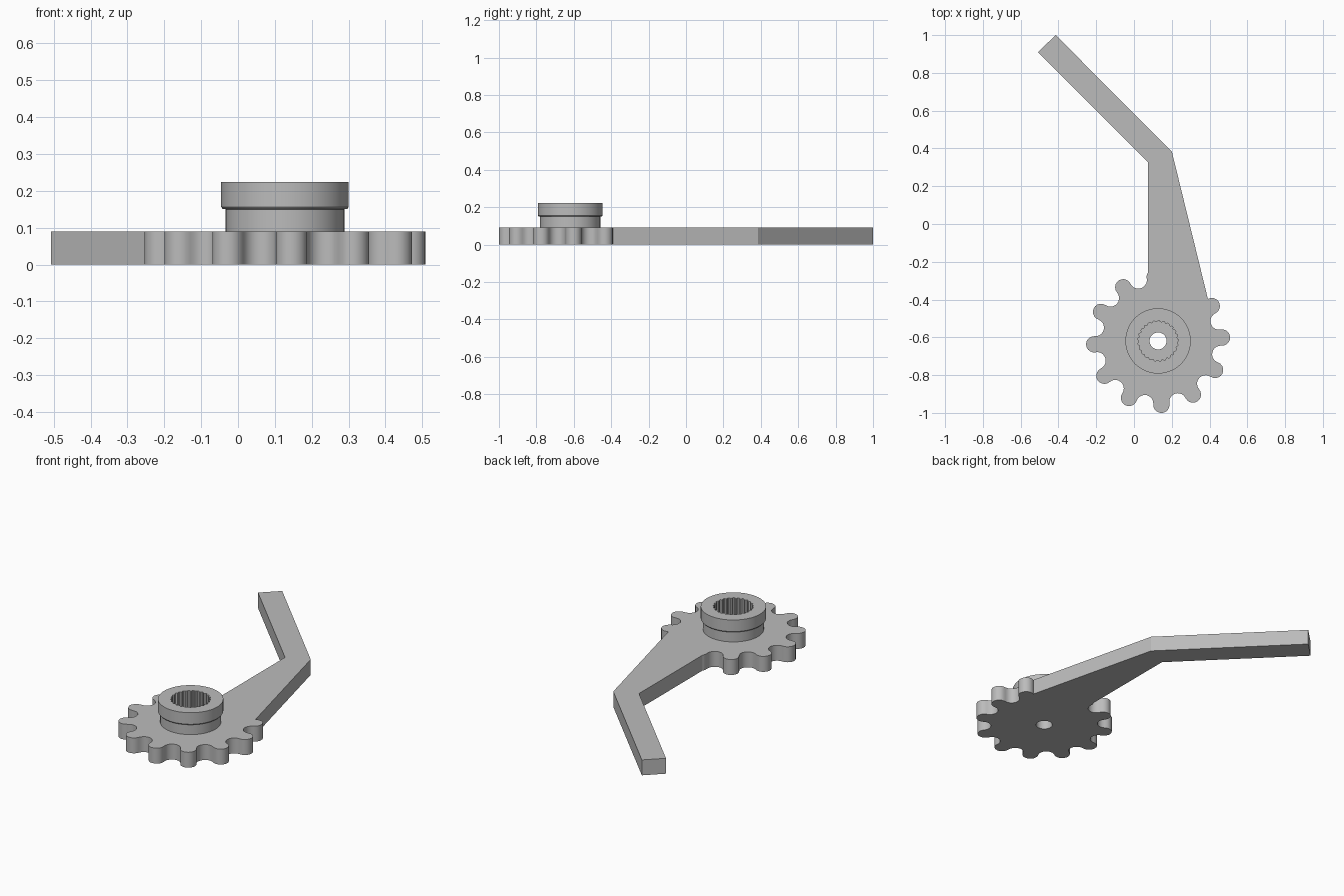
import bpy, bmesh
from math import sin, cos, pi, radians, atan2
from mathutils import Vector

cube = bpy.data.objects.get("Cube")
if cube:
    bpy.data.objects.remove(cube, do_unlink=True)

CENTRE = Vector((0.1275, -0.619))   # axis of the gear and hub
THICK = 0.09

grey = bpy.data.materials.new("plain grey")
grey.use_nodes = True
grey.diffuse_color = (0.5, 0.5, 0.5, 1)
grey.node_tree.nodes["Principled BSDF"].inputs["Base Color"].default_value = (0.5, 0.5, 0.5, 1)


def polar(radius, angle, origin=CENTRE):
    return origin + radius * Vector((cos(angle), sin(angle)))


def loft(name, rings):
    """Solid through a stack of (outline, height) rings with equal point counts."""
    bm = bmesh.new()
    loops = [[bm.verts.new((p.x, p.y, z)) for p in outline] for outline, z in rings]
    for low, high in zip(loops, loops[1:]):
        for i in range(len(low)):
            j = (i + 1) % len(low)
            bm.faces.new((low[i], low[j], high[j], high[i]))
    bm.faces.new(loops[0][::-1])
    bm.faces.new(loops[-1])
    bmesh.ops.recalc_face_normals(bm, faces=bm.faces)
    mesh = bpy.data.meshes.new(name)
    bm.to_mesh(mesh)
    bm.free()
    mesh.materials.append(grey)
    obj = bpy.data.objects.new(name, mesh)
    bpy.context.collection.objects.link(obj)
    return obj


def select_only(obj):
    bpy.ops.object.select_all(action="DESELECT")
    obj.select_set(True)
    bpy.context.view_layer.objects.active = obj


def combine(target, tool, operation):
    select_only(target)
    mod = target.modifiers.new("combine", "BOOLEAN")
    mod.operation, mod.solver, mod.object = operation, "EXACT", tool
    bpy.ops.object.modifier_apply(modifier=mod.name)
    bpy.data.objects.remove(tool, do_unlink=True)


def circle(radius, count):
    return [polar(radius, 2 * pi * i / count) for i in range(count)]


def gear_outline(teeth=12, pitch=0.339, tip=0.043, steps=10):
    """Alternating tangent arcs: round tooth tips and round valleys."""
    half = pi / teeth
    valley = 2 * pitch * sin(half / 2) - tip
    points = []
    for k in range(teeth):
        a = radians(3) + 2 * half * k
        sweep = pi / 2 + half / 2        # tip arc half sweep
        centre = polar(pitch, a)
        for i in range(steps + 1):
            points.append(polar(tip, a - sweep + 2 * sweep * i / steps, centre))
        b = a + half
        centre = polar(pitch, b)
        sweep = pi / 2 - half / 2        # valley arc half sweep
        for i in range(1, steps):
            points.append(polar(valley, b + pi + sweep - 2 * sweep * i / steps, centre))
    return points


# Toothed plate with the bent lever arm and a through bore
outline = gear_outline()
plate = loft("toothed_plate_and_arm", [(outline, 0), (outline, THICK)])
arm_points = [Vector(p) for p in (
    (0.074, -0.45), (0.3, -0.5), (0.392, -0.4), (0.2, 0.385),
    (-0.415, 1.0), (-0.508, 0.91), (0.074, 0.328))]
combine(plate, loft("arm", [(arm_points, 0), (arm_points, THICK)]), "UNION")
bore = circle(0.045, 32)
combine(plate, loft("bore", [(bore, -0.1), (bore, 0.2)]), "DIFFERENCE")

# Hub with a wider collar and a splined socket
hub = loft("hub", [(circle(r, 48), z) for r, z in (
    (0.161, 0.085), (0.161, 0.15), (0.169, 0.151), (0.173, 0.156), (0.173, 0.2235))])
SPLINES = 25
socket = [polar(0.107 if i % 4 < 2 else 0.1, 2 * pi * i / (4 * SPLINES))
          for i in range(4 * SPLINES)]
combine(hub, loft("socket", [(socket, 0), (socket, 0.4)]), "DIFFERENCE")

for obj in (plate, hub):
    select_only(obj)
    bpy.ops.object.shade_smooth_by_angle(angle=radians(30))
